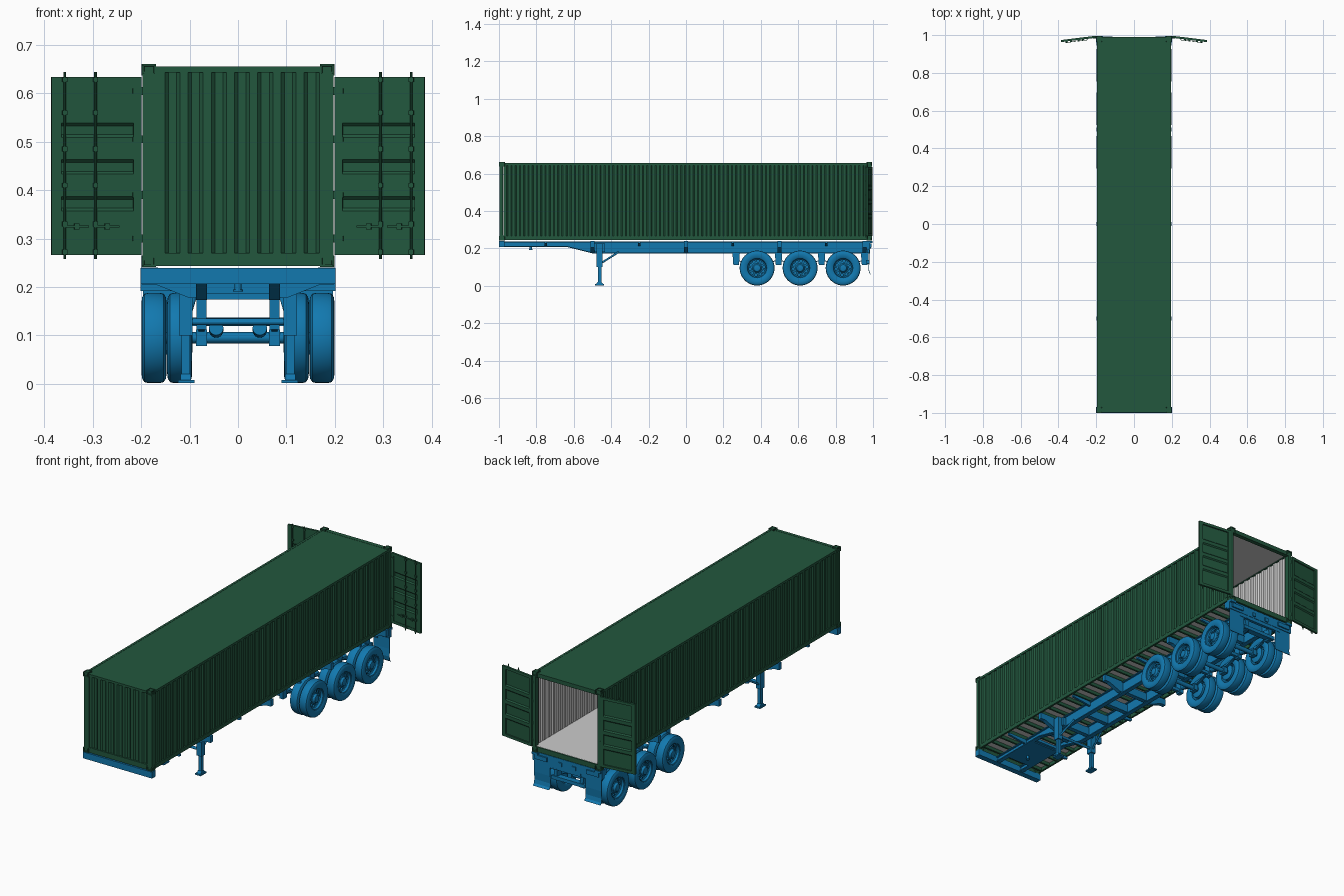
import bpy, bmesh, math
from mathutils import Matrix, Vector

if "Cube" in bpy.data.objects:
    bpy.data.objects.remove(bpy.data.objects["Cube"])


def material(name, rgb):
    m = bpy.data.materials.new(name)
    m.diffuse_color = (*rgb, 1)
    m.use_nodes = True
    m.node_tree.nodes["Principled BSDF"].inputs["Base Color"].default_value = m.diffuse_color
    return m


GREEN = material("green_paint", (0.016, 0.095, 0.048))
BLUE = material("blue_paint", (0.006, 0.19, 0.43))
AXES = {'x': lambda u, v, a: (a, u, v), 'y': lambda u, v, a: (u, a, v), 'z': lambda u, v, a: (u, v, a)}


def finish(name, bm, mat=None, mirror=True, smooth=False):
    me = bpy.data.meshes.new(name)
    bm.to_mesh(me)
    bm.free()
    ob = bpy.data.objects.new(name, me)
    bpy.context.collection.objects.link(ob)
    if mat:
        me.materials.append(mat)
    if smooth:
        bpy.ops.object.select_all(action='DESELECT')
        ob.select_set(True)
        bpy.context.view_layer.objects.active = ob
        bpy.ops.object.shade_smooth_by_angle(angle=math.radians(35))
    if mirror:
        ob.modifiers.new("mirror", 'MIRROR').use_mirror_merge = False
    return ob


def box(bm, x0, x1, y0, y1, z0, z1):
    m = Matrix.Translation(((x0 + x1) / 2, (y0 + y1) / 2, (z0 + z1) / 2)) @ Matrix.Diagonal((x1 - x0, y1 - y0, z1 - z0, 1))
    return bmesh.ops.create_cube(bm, size=1, matrix=m)['verts']


def boxes(name, items, mat=None, mirror=True):
    bm = bmesh.new()
    for b in items:
        box(bm, *b)
    return finish(name, bm, mat, mirror)


def prism(bm, pts, axis, a, b):
    lo, hi = ([bm.verts.new(AXES[axis](u, v, t)) for u, v in pts] for t in (a, b))
    n = len(pts)
    fs = [bm.faces.new(lo), bm.faces.new(hi[::-1])]
    fs += [bm.faces.new((lo[i], hi[i], hi[(i + 1) % n], lo[(i + 1) % n])) for i in range(n)]
    bmesh.ops.recalc_face_normals(bm, faces=fs)


def sheet(bm, pts, axis, a, b, flip=False):
    lo, hi = ([bm.verts.new(AXES[axis](u, v, t)) for u, v in pts] for t in (a, b))
    for i in range(len(pts) - 1):
        q = (lo[i], lo[i + 1], hi[i + 1], hi[i])
        bm.faces.new(q[::-1] if flip else q)


def rod(bm, p, q, r, n=12):
    p, q = Vector(p), Vector(q)
    m = Matrix.Translation((p + q) / 2) @ (q - p).to_track_quat('Z', 'Y').to_matrix().to_4x4()
    bmesh.ops.create_cone(bm, cap_ends=True, segments=n, radius1=r, radius2=r, depth=(q - p).length, matrix=m)


def lathe(bm, pts, c, n=40, hole=None):
    rings = [[bm.verts.new((c[0] + x, c[1] + r * math.cos(math.tau * i / n), c[2] + r * math.sin(math.tau * i / n)))
              for i in range(n)] for x, r in pts]
    for k in range(len(pts) - 1):
        for i in range(n):
            if k == hole and i % 4 < 2:
                continue
            j = (i + 1) % n
            bm.faces.new((rings[k][i], rings[k][j], rings[k + 1][j], rings[k + 1][i]))


def corrugation(start, end, count, outer, inner):
    p = (end - start) / count
    return [(start + p * (k + f), d) for k in range(count)
            for f, d in ((0, outer), (.35, outer), (.5, inner), (.85, inner))] + [(end, outer)]


# Corrugated container side walls, green outside and grey inside
side = corrugation(-.975, .975, 43, .1955, .190)
bm = bmesh.new()
sheet(bm, [(d, y) for y, d in side], 'z', .262, .646)
finish("side_wall", bm, GREEN)
bm = bmesh.new()
sheet(bm, [(d - .0015, y) for y, d in side], 'z', .262, .646, True)
finish("side_wall_lining", bm)

# Corrugated front wall
front = corrugation(-.168, .168, 7, -.994, -.987)
for name, off, mat in (("front_wall", 0, GREEN), ("front_wall_lining", .0015, None)):
    bm = bmesh.new()
    sheet(bm, front, 'z', .262, .646, mat is None)
    bmesh.ops.translate(bm, verts=bm.verts, vec=(0, off, 0))
    finish(name, bm, mat, False)

# Roof, ceiling and floor
boxes("roof", [(-.19, .19, -.985, .985, .648, .654)], GREEN, False)
boxes("ceiling", [(-.189, .189, -.984, .984, .6465, .6478)], None, False)
boxes("floor", [(-.189, .189, -.985, .985, .263, .27)], None, False)

# Container frame rails and corner posts
boxes("side_rails", [(.187, .197, -.98, .98, .245, .265), (.185, .197, -.98, .98, .643, .655)], GREEN)
boxes("corner_posts", [(.168, .197, -.997, -.978, .255, .645), (.181, .197, .965, .992, .255, .645)], GREEN)
boxes("end_rails", [(-.18, .18, -.997, -.98, .643, .655), (-.18, .18, -.997, -.98, .243, .27),
                    (-.19, .19, .968, .99, .634, .655), (-.19, .19, .968, .99, .243, .269)], GREEN, False)
boxes("floor_crossmembers", [(-.188, .188, y - .005, y + .005, .245, .262)
                             for y in [-.95 + 1.9 * i / 30 for i in range(31)]], GREEN, False)
bm = bmesh.new()
for y0, y1 in ((-1, -.969), (.964, .995)):
    for z0, z1 in ((.241, .265), (.637, .661)):
        box(bm, .169, .199, y0, y1, z0, z1)
bmesh.ops.inset_individual(bm, faces=bm.faces[:], thickness=.007, depth=0)
bmesh.ops.inset_individual(bm, faces=[f for f in bm.faces if f.calc_area() < .00033 and len(
    {e.link_faces[0].normal.to_tuple(1) for e in f.edges} | {f.normal.to_tuple(1)}) == 1], thickness=.0005, depth=-.004)
finish("corner_castings", bm, GREEN)

# Open rear doors, drawn flat from the hinge outwards then swung round
swing = Matrix.Translation((.198, .988, 0)) @ Matrix.Rotation(math.radians(-7), 4, 'Z')
bm = bmesh.new()
prof = [(0, .268)]
for z in (.372, .448, .524):
    prof += [(0, z - .015), (.006, z - .009), (.006, z + .009), (0, z + .015)]
prof += [(0, .632)]
sheet(bm, prof, 'x', .014, .176, True)
sheet(bm, [(y + .002, z) for y, z in prof], 'x', .014, .176)
for b in ((.002, .018, -.002, .009, .266, .634), (.168, .189, -.002, .009, .266, .634),
          (.002, .189, -.002, .009, .266, .28), (.002, .189, -.002, .009, .62, .634)):
    box(bm, *b)
bmesh.ops.transform(bm, matrix=swing, verts=bm.verts)
finish("rear_door", bm, GREEN)

# Door lock rods, brackets, handles and hinges
bm = bmesh.new()
for x in (.098, .162):
    rod(bm, (x, -.006, .258), (x, -.006, .644), .0028, 10)
    for z in (.272, .33, .41, .485, .56, .628):
        box(bm, x - .005, x + .005, -.010, -.001, z - .005, z + .005)
    box(bm, x - .05, x + .004, -.009, -.006, .323, .327)
    box(bm, x - .03, x - .02, -.008, 0, .319, .331)
for z in (.3, .39, .505, .605):
    rod(bm, (0, .001, z - .008), (0, .001, z + .008), .004, 10)
    box(bm, 0, .02, -.005, -.001, z - .005, z + .005)
bmesh.ops.transform(bm, matrix=swing, verts=bm.verts)
finish("door_hardware", bm, GREEN, smooth=True)

# Chassis main beams: web with stepped gooseneck plus flanges
line = [(-.99, .213), (-.64, .213), (-.5, .178), (.985, .178)]
bm = bmesh.new()
prism(bm, line + [(.985, .236), (-.99, .236)], 'x', .072, .078)
prism(bm, line + [(y, z - .005) for y, z in line[::-1]], 'x', .064, .087)
box(bm, .064, .087, -.99, .985, .232, .237)
finish("main_beam", bm, BLUE)

# Chassis crossmembers, end bolsters and kingpin plate
cross = [(-.073, .073, y - .01, y + .01, .216, .231) for y in (-.9, -.8, -.7, -.6)]
cross += [(-.073, .073, y - .012, y + .012, .185, .228) for y in (-.45, -.3, -.15, 0, .15, .3, .45, .61, .76, .9)]
cross += [(-.201, .201, -1, -.97, .206, .239), (-.201, .201, .965, .985, .192, .239),
          (-.13, .13, .967, .983, .174, .195), (-.073, .073, -.9, -.7, .208, .213)]
boxes("crossmembers", cross, BLUE, False)
bm = bmesh.new()
rod(bm, (0, -.83, .192), (0, -.83, .212), .007)
rod(bm, (0, -.83, .190), (0, -.83, .195), .010)
finish("kingpin", bm, BLUE, False, True)
bm = bmesh.new()
for y in (-.5, 0, .5, .955):
    prism(bm, [(.08, .177), (.1, .177), (.17, .205), (.198, .205), (.198, .239), (.08, .239)], 'y', y - .011, y + .011)
for y in (-.75, -.25, .25, .75):
    prism(bm, [(.08, .212), (.19, .226), (.19, .237), (.08, .237)], 'y', y - .006, y + .006)
finish("outriggers", bm, BLUE)

# Landing legs with feet and braces
bm = bmesh.new()
for b in ((.094, .122, -.478, -.446, .1, .225), (.099, .117, -.471, -.453, .01, .1),
          (.090, .124, -.486, -.438, .001, .008), (.08, .1, -.49, -.434, .18, .225)):
    box(bm, *b)
prism(bm, [(-.471, .02), (-.453, .02), (-.442, .008), (-.482, .008)], 'x', .097, .119)
rod(bm, (0, -.462, .128), (.1, -.462, .128), .007)
rod(bm, (.108, -.455, .12), (.09, -.36, .18), .005)
finish("landing_leg", bm, BLUE)

# Suspension hangers, leaf springs, axles and brake chambers
AXLES = (.38, .61, .84)
bm = bmesh.new()
for y in (.268, .495, .725, .955):
    prism(bm, [(y - .02, .178), (y + .02, .178), (y + .015, .112), (y - .015, .112)], 'x', .065, .086)
    box(bm, 0, .07, y - .008, y + .008, .12, .136)
for y in AXLES:
    for k in range(3):
        h = .1 - .025 * k
        z = .123 - .006 * k
        arc = [(y - h, z + .012), (y - h / 2, z + .003), (y, z), (y + h / 2, z + .003), (y + h, z + .012)]
        prism(bm, arc + [(a, b - .005) for a, b in arc[::-1]], 'x', .069, .082)
    box(bm, .064, .087, y - .018, y + .018, .078, .112)
    rod(bm, (.045, y - .055, .115), (.045, y - .02, .11), .015, 16)
    rod(bm, (.045, y - .02, .105), (.045, y, .095), .004)
finish("suspension", bm, BLUE)
bm = bmesh.new()
for y in AXLES:
    rod(bm, (-.17, y, .095), (.17, y, .095), .0115, 20)
finish("axles", bm, BLUE, False, True)

# Dual tyres, rims with hand holes, hubs, nuts and brake drums
half = [(.021, .055), (.0245, .064), (.0258, .074), (.0245, .084), (.020, .0912), (.012, .0933)]
tyre = half + [(-x, r) for x, r in half[::-1]] + [half[0]]
dish = [(.021, .055), (.0225, .058), (.020, .058), (.017, .052), (.006, .049), (.003, .043), (.006, .032),
        (.008, .025), (.013, .021), (.019, .018), (.021, .012), (.021, .0003)]
bm, rb = bmesh.new(), bmesh.new()
for y in AXLES:
    for x in (.1735, .1205):
        lathe(bm, tyre, (x, y, .0945))
        lathe(rb, [(-.021, .055), (-.017, .051), (.017, .051)], (x, y, .0945))
    lathe(rb, dish, (.1735, y, .0945), hole=5)
    lathe(rb, [(.012, .051), (.012, .0003)], (.1205, y, .0945))
    lathe(rb, [(-.026, .0003), (-.026, .03), (-.022, .04), (.01, .04)], (.1205, y, .0945))
    for i in range(10):
        a = math.tau * (i + .75) / 10
        p = (y + .0275 * math.cos(a), .0945 + .0275 * math.sin(a))
        rod(rb, (.178, *p), (.184, *p), .0022, 6)
for b in (bm, rb):
    bmesh.ops.recalc_face_normals(b, faces=b.faces)
finish("tyres", bm, BLUE, smooth=True)
finish("wheel_rims", rb, BLUE, smooth=True)

# Rear mud flaps, underrun bar and light boxes
bm = bmesh.new()
flap = [(.978, .195), (.978, .13), (.975, .09), (.979, .07), (.988, .06)]
prism(bm, flap + [(y + .003, z) for y, z in flap[::-1]], 'x', .102, .196)
for b in ((.066, .084, .96, .975, .115, .18), (0, .098, .963, .98, .119, .137),
          (.115, .185, .985, .992, .204, .226), (.03, .05, .985, .99, .2, .22), (.165, .2, .96, .996, .228, .24)):
    box(bm, *b)
finish("rear_bumper", bm, BLUE)
